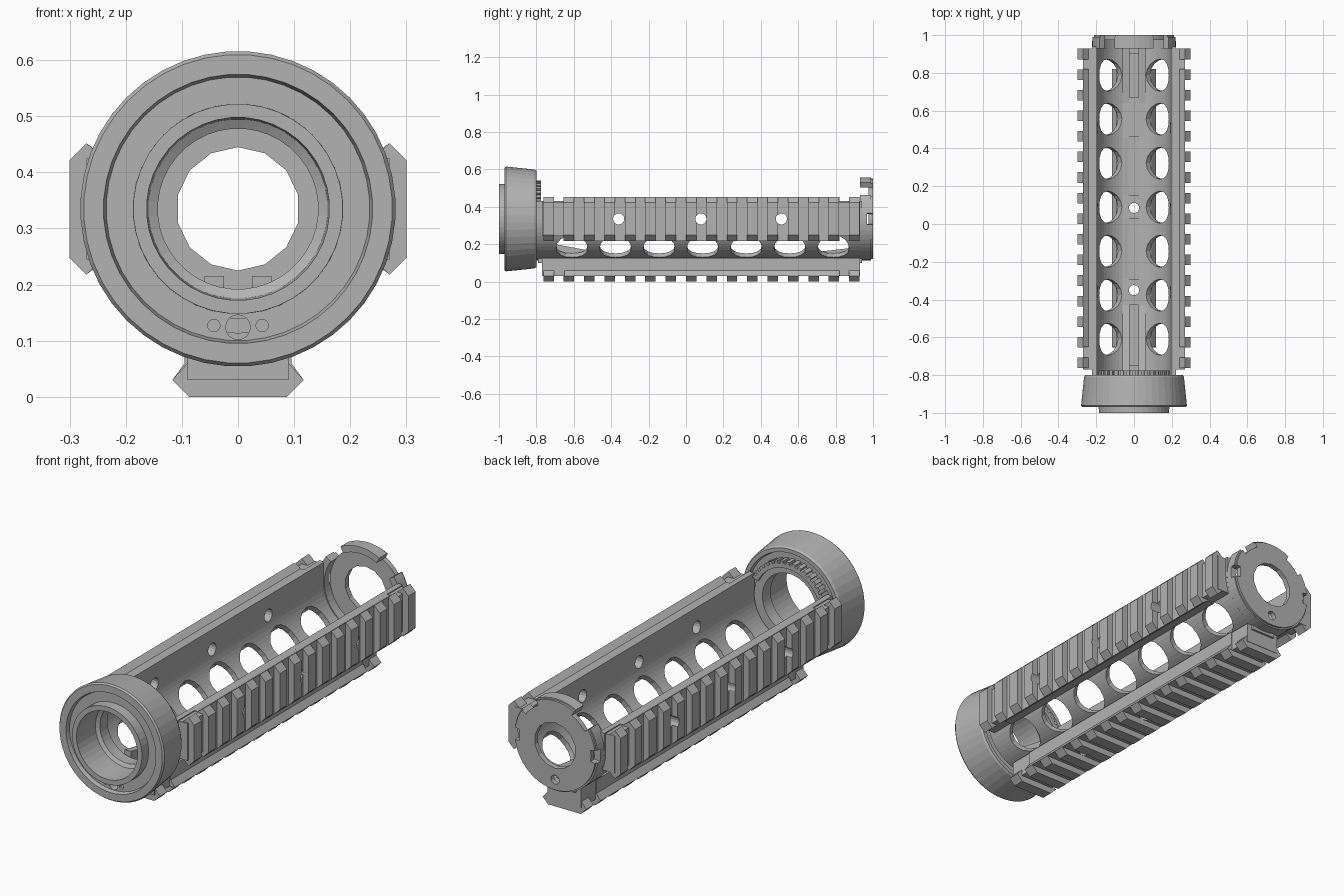
import bpy, bmesh, math
from mathutils import Matrix, Vector

cube = bpy.data.objects.get("Cube")
if cube:
    bpy.data.objects.remove(cube)

AXIS = 0.335  # height of the bore axis
COLOUR = (0.45, 0.45, 0.45, 1)
metal = bpy.data.materials.new("grey_metal")
metal.use_nodes = True
metal.diffuse_color = COLOUR
metal.node_tree.nodes["Principled BSDF"].inputs["Base Color"].default_value = COLOUR


def finish(name, bm):
    bmesh.ops.recalc_face_normals(bm, faces=bm.faces)
    mesh = bpy.data.meshes.new(name)
    bm.to_mesh(mesh)
    bm.free()
    mesh.materials.append(metal)
    obj = bpy.data.objects.new(name, mesh)
    bpy.context.collection.objects.link(obj)
    return obj


def prism(bm, pts, y0, y1):
    """Extrude an (x, z) outline, given relative to the axis, along y."""
    rings = [[bm.verts.new((x, y, AXIS + z)) for x, z in pts] for y in (y0, y1)]
    n = len(pts)
    bm.faces.new(rings[0])
    bm.faces.new(rings[1][::-1])
    for i in range(n):
        j = (i + 1) % n
        bm.faces.new((rings[0][i], rings[1][i], rings[1][j], rings[0][j]))


def box(bm, x0, x1, y0, y1, z0, z1):
    prism(bm, [(x0, z0 - AXIS), (x1, z0 - AXIS), (x1, z1 - AXIS), (x0, z1 - AXIS)], y0, y1)


def polar(r, deg):
    a = math.radians(deg)
    return (r * math.cos(a), r * math.sin(a))


def sector(bm, r0, r1, a0, a1, y0, y1, step=7):
    """Curved block between two radii and two angles."""
    n = max(1, round((a1 - a0) / step))
    angles = [a0 + (a1 - a0) * i / n for i in range(n + 1)]
    prism(bm, [polar(r1, a) for a in angles] + [polar(r0, a) for a in reversed(angles)], y0, y1)


def lathe(name, profile, seg):
    """Revolve a closed (radius, y) profile around the bore axis."""
    bm = bmesh.new()
    rings = []
    for k in range(seg):
        c, s = polar(1, 360 * (k + 0.5) / seg)
        rings.append([bm.verts.new((r * c, y, AXIS + r * s)) for r, y in profile])
    for k in range(seg):
        a, b = rings[k], rings[(k + 1) % seg]
        for i in range(len(profile)):
            j = (i + 1) % len(profile)
            bm.faces.new((a[i], a[j], b[j], b[i]))
    return finish(name, bm)


def drill(bm, centre, direction, r, depth, seg=16):
    rot = Vector(direction).to_track_quat("Z", "Y").to_matrix().to_4x4()
    bmesh.ops.create_cone(bm, cap_ends=True, segments=seg, radius1=r, radius2=r,
                          depth=depth, matrix=Matrix.Translation(centre) @ rot)


def cut(obj, bm):
    """Subtract a temporary cutter and keep the result."""
    cutter = finish("cutter", bm)
    cutter.hide_render = True
    mod = obj.modifiers.new("cut", "BOOLEAN")
    mod.object, mod.operation, mod.solver = cutter, "DIFFERENCE", "EXACT"
    mod.use_self = True
    dg = bpy.context.evaluated_depsgraph_get()
    mesh = bpy.data.meshes.new_from_object(obj.evaluated_get(dg))
    obj.modifiers.clear()
    obj.data = mesh
    bpy.data.objects.remove(cutter)


# Trough-shaped body with upright side walls and diagonal vent holes
bm = bmesh.new()
arc = range(-180, 1, 6)
prism(bm, [(-0.222, 0.095)] + [polar(0.222, a) for a in arc] + [(0.222, 0.095), (0.195, 0.095)]
      + [polar(0.195, a) for a in reversed(arc)] + [(-0.195, 0.095)], -0.8, 0.94)
body = finish("body_trough", bm)
bm = bmesh.new()
for i in range(7):
    for s in (-1, 1):
        drill(bm, (s * 0.145, -0.61 + i * 0.233, AXIS - 0.145), (s, 0, -1), 0.085, 0.16)
for y in (-0.36, 0.08, 0.51):
    drill(bm, (0, y, AXIS), (1, 0, 0), 0.03, 1)
for y in (-0.35, 0.085):
    drill(bm, (0, y, 0.1), (0, 0, 1), 0.027, 0.4)
cut(body, bm)

# Flat floor strip with shallow pockets
bm = bmesh.new()
box(bm, -0.065, 0.065, -0.79, 0.94, 0.1, 0.15)
floor = finish("floor_strip", bm)
bm = bmesh.new()
for y in (-0.35, 0.085):
    drill(bm, (0, y, 0.1), (0, 0, 1), 0.027, 0.4)
for y0, y1 in ((-0.29, 0.03), (0.15, 0.46), (-0.75, -0.43), (0.65, 0.9)):
    box(bm, -0.05, 0.05, y0, y1, 0.142, 0.2)
cut(floor, bm)


# Accessory rails: continuous base, wide middle shoulder, row of teeth
def rail(name, outer, inner, angle, holes):
    d, w = outer - 0.03, 0.117
    bm = bmesh.new()
    prism(bm, [(-0.09, -inner), (0.09, -inner), (0.09, -d), (-0.09, -d)], -0.77, 0.93)
    prism(bm, [(-0.095, -inner), (0.095, -inner), (0.095, -d + 0.03), (w, -d),
               (-w, -d), (-0.095, -d + 0.03)], -0.65, 0.82)
    for i in range(16):
        y = 0.9 - i * 0.109
        end = i in (0, 15)
        low = 0.03 if end else 0
        tooth = [(w, -d), (0.087, -outer), (-0.087, -outer), (-w, -d)]
        if end:
            tooth += [(-0.09, -d + low), (0.09, -d + low)]
        prism(bm, tooth, y - 0.028, y + 0.028)
    obj = finish(name, bm)
    bm = bmesh.new()
    for y in holes:
        drill(bm, (0, y, AXIS - outer), (0, 0, 1), 0.03, 0.4)
    cut(obj, bm)
    pivot = Matrix.Translation((0, 0, AXIS))
    obj.data.transform(pivot @ Matrix.Rotation(math.radians(angle), 4, "Y") @ pivot.inverted())


rail("bottom_rail", 0.335, 0.21, 0, (-0.35, 0.085))
rail("left_rail", 0.3, 0.2, -90, (-0.36, 0.08, 0.51))
rail("right_rail", 0.3, 0.2, 90, (-0.36, 0.08, 0.51))

# Tapered locking ring with recessed faces
ring = lathe("locking_ring", [(0.187, -0.95), (0.235, -0.95), (0.24, -0.97), (0.275, -0.97),
                              (0.281, -0.962), (0.265, -0.81), (0.259, -0.8), (0.24, -0.8),
                              (0.235, -0.82), (0.187, -0.82)], 44)
bm = bmesh.new()
drill(bm, (0, -0.9, 0.124), (0, 1, 0), 0.022, 0.4)
for s in (-1, 1):
    drill(bm, (s * 0.043, -0.95, 0.127), (0, 1, 0), 0.011, 0.02)
cut(ring, bm)

# Stepped collar inside the locking ring
lathe("barrel_collar", [(0.163, -1), (0.187, -1), (0.189, -0.79), (0.145, -0.79),
                        (0.143, -0.85), (0.16, -0.86)], 40)

# Toothed retaining edge behind the ring
bm = bmesh.new()
sector(bm, 0.175, 0.195, 25, 155, -0.82, -0.775)
for i in range(15):
    a = 27 + i * 9
    sector(bm, 0.19, 0.207, a - 2.5, a + 2.5, -0.82, -0.775)
finish("toothed_retainer", bm)

# End cap: pierced plate with a rim broken by two gaps and side notches
plate = lathe("cap_plate", [(0.11, 0.975), (0.19, 0.975), (0.19, 1), (0.11, 1)], 16)
plate.data.clear_geometry()
bm = bmesh.new()
drill(bm, (0, 0.9875, AXIS), (0, 1, 0), 0.192, 0.025, 40)
bm.to_mesh(plate.data)
bm.free()
plate.data.materials.clear()
plate.data.materials.append(metal)
bm = bmesh.new()
drill(bm, (0, 0.98, AXIS), (0, 1, 0), 0.11, 0.2, 14)
drill(bm, (0, 0.98, 0.17), (0, 1, 0), 0.022, 0.2)
cut(plate, bm)

bm = bmesh.new()
for a0, a1 in ((62, 118), (-188 - 27, -188), (-172, -8), (8, 35)):
    sector(bm, 0.19, 0.222, a0, a1, 0.93, 0.99)
    sector(bm, 0.19, 0.215, a0, a1, 0.98, 1)
for a0 in (-188, -8):
    sector(bm, 0.19, 0.222, a0, a0 + 16, 0.93, 0.968)
finish("cap_rim", bm)

# Clamp ramps at both ends of the floor
for name, y0, y1, z0, z1 in (("front_clamp", -0.78, -0.43, 0.215, 0.15),
                             ("rear_clamp", 0.64, 0.93, 0.152, 0.185)):
    bm = bmesh.new()
    for s in (-1, 1):
        box(bm, s * 0.025, s * 0.06, y0, y1, 0.12, z0)
    for v in bm.verts:
        if v.co.z > 0.13 and v.co.y > (y0 + y1) / 2:
            v.co.z = z1
    box(bm, -0.06, 0.06, y0, y0 + 0.03, 0.12, 0.15)
    finish(name, bm)
